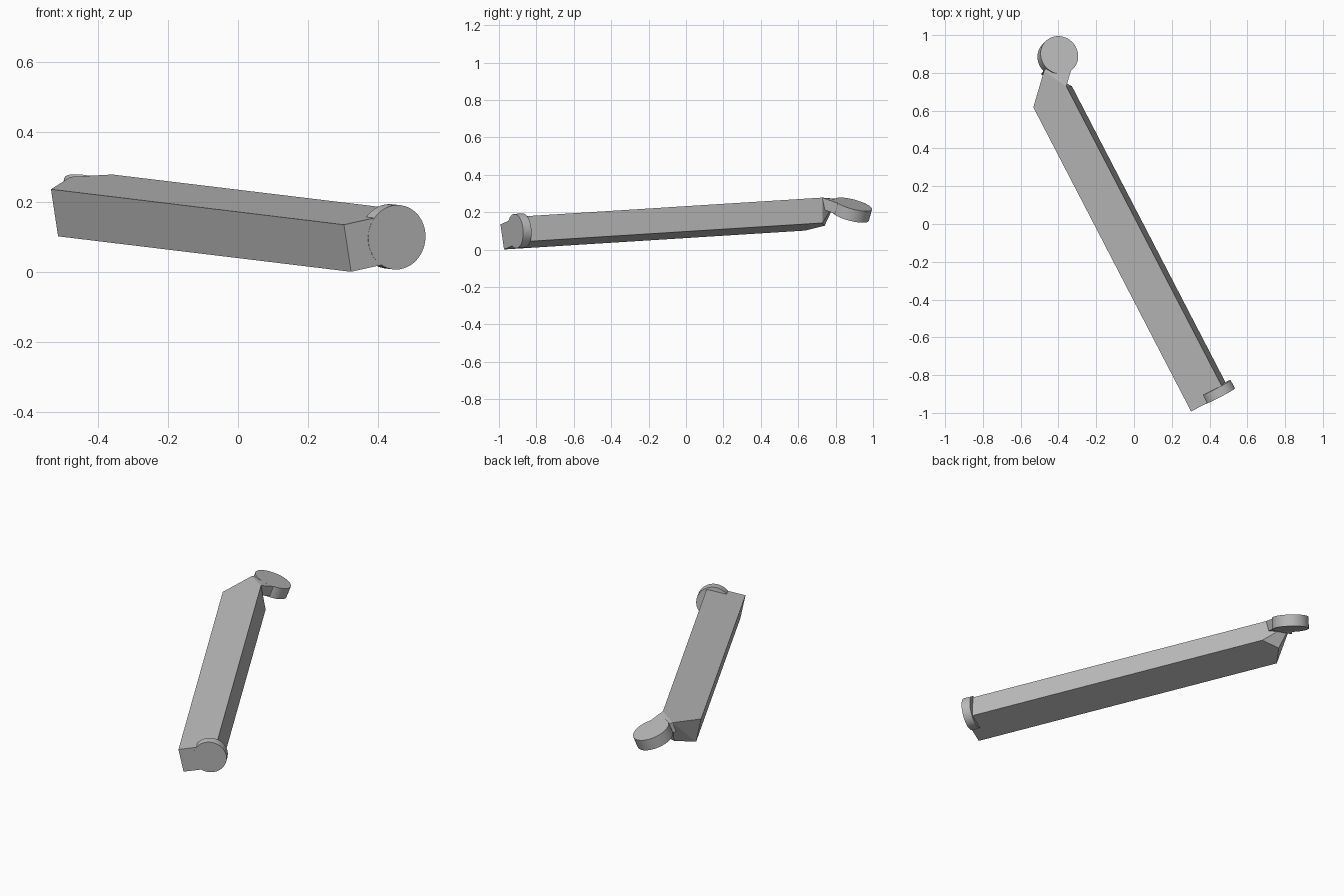
import bpy
import bmesh
from mathutils import Vector

cube = bpy.data.objects.get("Cube")
if cube:
    bpy.data.objects.remove(cube)

grey = bpy.data.materials.new("plain grey")
grey.use_nodes = True
colour = (0.5, 0.5, 0.5, 1)
grey.diffuse_color = colour
grey.node_tree.nodes["Principled BSDF"].inputs["Base Color"].default_value = colour

# Local frame of the bar: along its length, across its top, and down its side
start = Vector((0.302, -0.992, 0.135))
end = Vector((-0.533, 0.618, 0.236))
length = (end - start).length
along = (end - start).normalized()
across = along.cross(Vector((-0.145, -0.145, 0.98))).normalized()
down = along.cross(across).normalized()
if down.z > 0:
    down.negate()
width, height = 0.21, 0.137


def at(s, a, h):
    return start + along * s + across * a + down * h


def add_object(name, bm):
    bmesh.ops.recalc_face_normals(bm, faces=bm.faces)
    mesh = bpy.data.meshes.new(name)
    bm.to_mesh(mesh)
    bm.free()
    mesh.materials.append(grey)
    obj = bpy.data.objects.new(name, mesh)
    bpy.context.collection.objects.link(obj)
    return obj


def hull(name, points):
    bm = bmesh.new()
    for p in points:
        bm.verts.new(p)
    result = bmesh.ops.convex_hull(bm, input=bm.verts)
    loose = [v for v in bm.verts if not v.link_faces]
    bmesh.ops.delete(bm, geom=loose, context='VERTS')
    bmesh.ops.dissolve_limit(bm, angle_limit=0.02, verts=bm.verts, edges=bm.edges)
    return add_object(name, bm)


def disc(name, face_centre, normal, radius, thickness):
    bm = bmesh.new()
    bmesh.ops.create_cone(bm, cap_ends=True, segments=48, radius1=radius,
                          radius2=radius, depth=thickness)
    bm.transform(normal.to_track_quat('Z', 'Y').to_matrix().to_4x4())
    bmesh.ops.translate(bm, verts=bm.verts, vec=face_centre - normal * thickness / 2)
    obj = add_object(name, bm)
    bpy.ops.object.select_all(action='DESELECT')
    obj.select_set(True)
    bpy.context.view_layer.objects.active = obj
    bpy.ops.object.shade_smooth_by_angle()
    return obj


# Long bar with a square front end and a pointed back end
tip = at(length + 0.145, 0.14, 0)
top_right = at(length + 0.02, width, 0)
hull("long_bar", [at(0, a, h) for a in (0, width) for h in (0, height)] + [
    at(length, 0, 0), tip, top_right,
    at(length, 0, height), at(length + 0.06, 0.115, height),
    at(length, width, height)])

# Upright disc, flush with the front end
disc("front_disc", at(-0.001, 0.16, height / 2), -along, 0.092, 0.05)

# Tilted disc beyond the back end
tilt = Vector((0.25, 0.25, 0.93)).normalized()
centre = Vector((-0.395, 0.895, 0.242))
disc("back_disc", centre, tilt, 0.103, 0.066)

# Short neck joining the bar to the back disc
neck_top = [tip, top_right, Vector((-0.33, 0.825, 0.243)),
            Vector((-0.44, 0.86, 0.262))]
hull("back_neck", neck_top + [p - tilt * 0.06 for p in neck_top])
